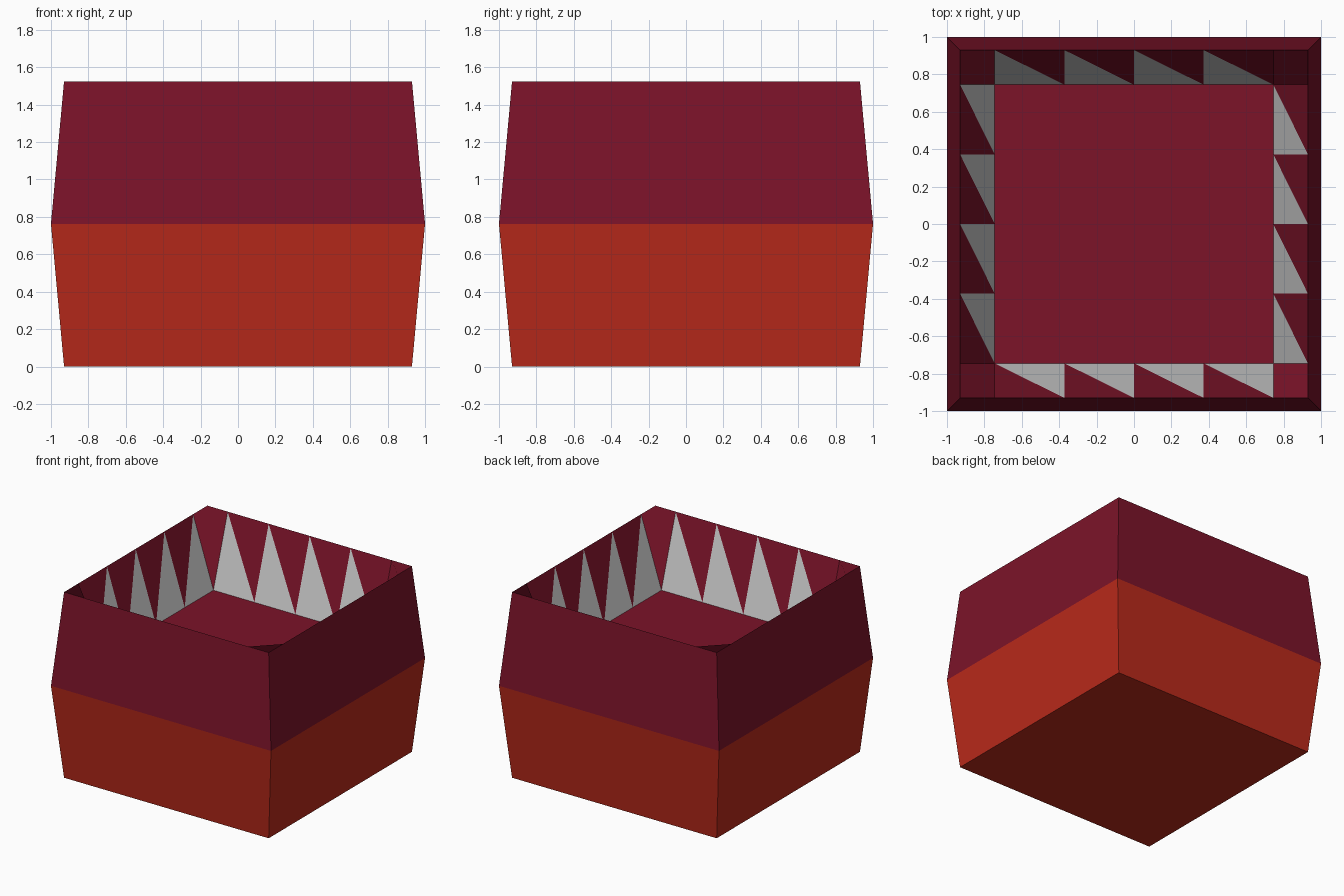
import bpy, bmesh

if "Cube" in bpy.data.objects:
    bpy.data.objects.remove(bpy.data.objects["Cube"])

RIM, MID, FLOOR = 0.93, 1.0, 0.745       # half widths
Z_MID, Z_TOP, Z_FLOOR = 0.763, 1.525, 0.95


def material(name, rgb):
    m = bpy.data.materials.new(name)
    m.diffuse_color = (*rgb, 1)
    m.use_nodes = True
    m.node_tree.nodes["Principled BSDF"].inputs["Base Color"].default_value = m.diffuse_color
    return m


ORANGE = material("orange_red", (0.49, 0.023, 0.011))
MAROON = material("maroon", (0.20, 0.0065, 0.022))
WHITE = material("white", (0.66, 0.67, 0.68))
BLACK = material("black", (0.0145, 0.0155, 0.0165))


def finish(name, bm, *mats):
    me = bpy.data.meshes.new(name)
    bm.to_mesh(me)
    bm.free()
    for m in mats:
        me.materials.append(m)
    ob = bpy.data.objects.new(name, me)
    bpy.context.collection.objects.link(ob)
    return ob


def face(bm, pts, mat=0):
    f = bm.faces.new([bm.verts.new(p) for p in pts])
    f.material_index = mat
    return f


def square(h, z):
    return [(-h, -h, z), (h, -h, z), (h, h, z), (-h, h, z)]


def band(bm, h0, z0, h1, z1):
    a, b = square(h0, z0), square(h1, z1)
    for i in range(4):
        j = (i + 1) % 4
        face(bm, [a[i], a[j], b[j], b[i]])


# Lower shell with closed underside
bm = bmesh.new()
band(bm, RIM, 0, MID, Z_MID)
face(bm, square(RIM, 0)[::-1])
bmesh.ops.remove_doubles(bm, verts=bm.verts, dist=1e-4)
finish("lower_shell", bm, ORANGE)

# Upper shell
bm = bmesh.new()
band(bm, MID, Z_MID, RIM, Z_TOP)
bmesh.ops.remove_doubles(bm, verts=bm.verts, dist=1e-4)
finish("upper_shell", bm, MAROON)

# Inner floor with dark square in the middle
bm = bmesh.new()
centre = face(bm, square(FLOOR, Z_FLOOR))
bmesh.ops.inset_region(bm, faces=[centre], thickness=FLOOR / 2)
for f in bm.faces:
    f.material_index = int(f.calc_center_median().length < Z_FLOOR + 0.01
                           and max(abs(v.co.x) for v in f.verts) < 0.5)
finish("inner_floor", bm, MAROON, BLACK)

# Sloped inner walls: four teeth each; left wall mirrors the back wall
# across the diagonal, the other two are half-turns of these
STEP = FLOOR / 2
bm = bmesh.new()
for mirror in (False, True):
    for s in (1, -1):
        def put(pts, mat):
            q = [(-y, -x, z) if mirror else (x, y, z) for x, y, z in pts]
            q = [(s * x, s * y, z) for x, y, z in q]
            face(bm, q[::-1] if mirror else q, mat)
        for i in range(4):
            x0 = -FLOOR + i * STEP
            x1 = x0 + STEP
            put([(x0, FLOOR, Z_FLOOR), (x1, FLOOR, Z_FLOOR), (x0, RIM, Z_TOP)], 1)
            put([(x1, FLOOR, Z_FLOOR), (x1, RIM, Z_TOP), (x0, RIM, Z_TOP)], 0)

# Corner pieces between the walls
for sx in (1, -1):
    for sy in (1, -1):
        q = [(sx * RIM, sy * FLOOR, Z_TOP), (sx * RIM, sy * RIM, Z_TOP),
             (sx * FLOOR, sy * RIM, Z_TOP), (sx * FLOOR, sy * FLOOR, Z_FLOOR)]
        if sx * sy < 0:
            q[1], q[3] = q[3], q[1]
        face(bm, q)
bmesh.ops.remove_doubles(bm, verts=bm.verts, dist=1e-4)
finish("inner_walls_and_teeth", bm, MAROON, WHITE)
